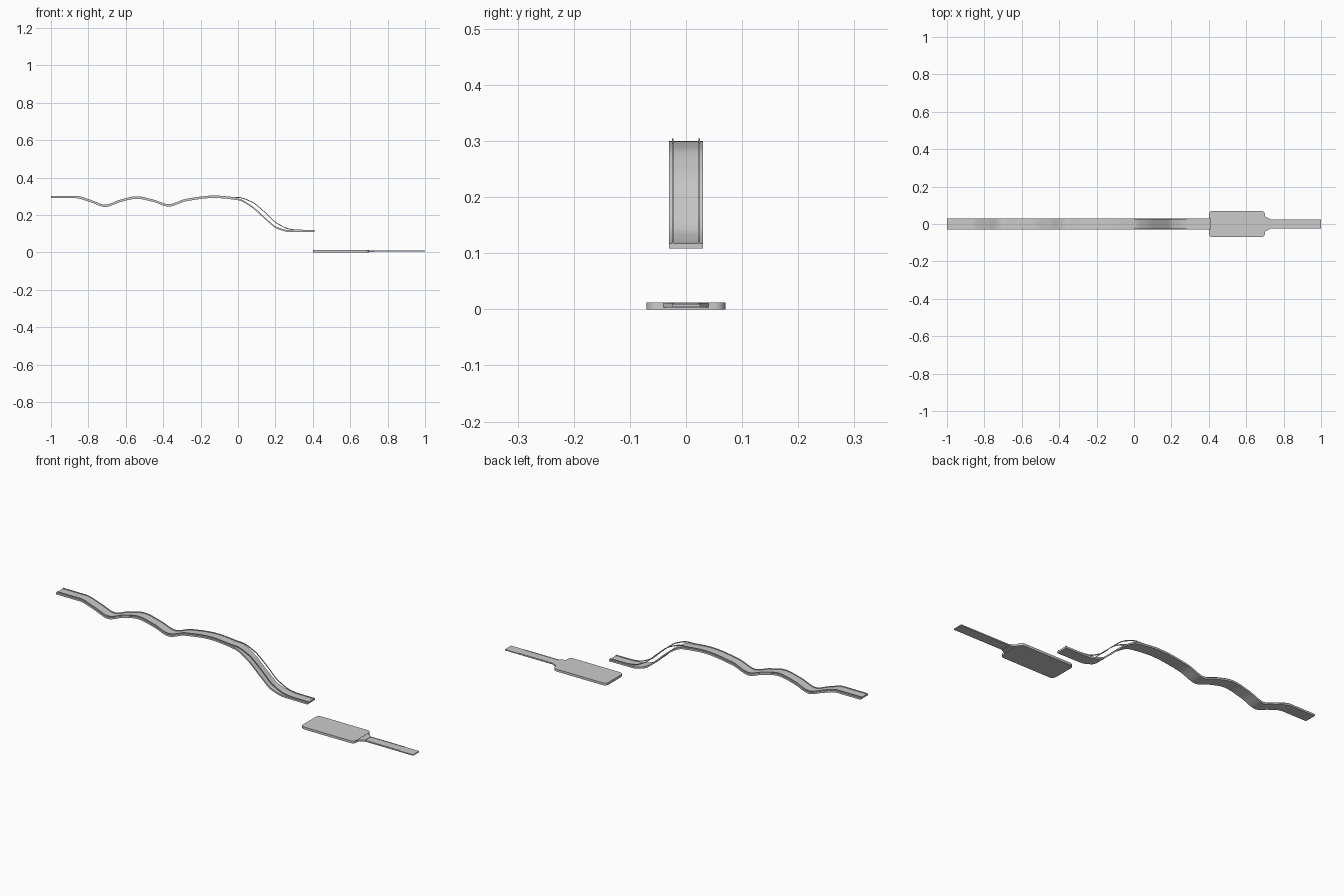
import bpy, bmesh, math

if "Cube" in bpy.data.objects:
    bpy.data.objects.remove(bpy.data.objects["Cube"])

# Helper: smooth centreline through (x, z) points, monotone-style Hermite
def smooth(pts, n=8):
    m = []
    for i in range(len(pts)):
        if 0 < i < len(pts) - 1:
            a = (pts[i][1] - pts[i-1][1]) / (pts[i][0] - pts[i-1][0])
            b = (pts[i+1][1] - pts[i][1]) / (pts[i+1][0] - pts[i][0])
            m.append(2 * a * b / (a + b) if a * b > 0 else 0)
        else:
            m.append(0)
    out = []
    for i in range(len(pts) - 1):
        (x0, z0), (x1, z1) = pts[i], pts[i+1]
        h = x1 - x0
        for k in range(n):
            t = k / n
            out.append((x0 + h * t, (2*t**3 - 3*t*t + 1) * z0 + (t**3 - 2*t*t + t) * h * m[i]
                        + (3*t*t - 2*t**3) * z1 + (t**3 - t*t) * h * m[i+1]))
    return out + [pts[-1]]

# Helper: sweep a closed (y, z) section between a top and a bottom line
def ribbon(name, top, bottom, y0, y1):
    bm = bmesh.new()
    rings = [[bm.verts.new(c) for c in ((a[0], y0, a[1]), (a[0], y1, a[1]),
                                       (b[0], y1, b[1]), (b[0], y0, b[1]))]
             for a, b in zip(top, bottom)]
    for r, s in zip(rings, rings[1:]):
        for i in range(4):
            bm.faces.new((r[i], r[i-1], s[i-1], s[i]))
    bm.faces.new(rings[0])
    bm.faces.new(rings[-1][::-1])
    finish(name, bm)

def finish(name, bm):
    bmesh.ops.recalc_face_normals(bm, faces=bm.faces)
    me = bpy.data.meshes.new(name)
    bm.to_mesh(me)
    bm.free()
    ob = bpy.data.objects.new(name, me)
    bpy.context.collection.objects.link(ob)
    bpy.context.view_layer.objects.active = ob
    ob.select_set(True)
    bpy.ops.object.shade_smooth_by_angle(angle=math.radians(30))
    ob.select_set(False)

# Helper: extrude an (x, y) outline upward
def plate(name, outline, z0, z1):
    bm = bmesh.new()
    f = bm.faces.new([bm.verts.new((x, y, z0)) for x, y in outline])
    g = bmesh.ops.extrude_face_region(bm, geom=[f])
    for v in g["geom"]:
        if isinstance(v, bmesh.types.BMVert):
            v.co.z = z1
    finish(name, bm)

# Wavy slide bed
surface = smooth([(-1, .299), (-.87, .299), (-.79, .278), (-.71, .252), (-.63, .278), (-.54, .296),
                  (-.45, .278), (-.37, .254), (-.28, .282), (-.13, .30), (0, .288), (.07, .252),
                  (.15, .182), (.21, .135), (.28, .118), (.41, .117)])
ribbon("slide_bed", surface, [(x, z - .009) for x, z in surface], -.03, .03)

# Side rails, lifting off the bed on the big drop
rail = []
for x, z in surface:
    t = max(0, min(1, (x + .05) / .38))
    rail.append((x, z + .004 + .026 * math.sin(math.pi * t) ** 2))
for side, y in (("left", .0235), ("right", -.0235)):
    ribbon("rail_" + side, rail, [(x, z - .005) for x, z in rail], y - .0015, y + .0015)

# Splash pool with rounded corners, tapering into the runout
outline = []
for cx, cy, a0 in ((.68, .05, 0), (.42, .05, 90), (.42, -.05, 180), (.68, -.05, 270)):
    for k in range(6):
        a = math.radians(a0 + 18 * k)
        outline.append((cx + .02 * math.cos(a), cy + .02 * math.sin(a)))
plate("splash_pool", outline, 0, .012)
plate("pool_neck", [(.68, -.055), (.70, -.04), (.73, -.025), (.73, .025), (.70, .04), (.68, .055)], .003, .011)

# Flat runout strip with thin edge rails
plate("runout_strip", [(.70, -.025), (1, -.025), (1, .025), (.70, .025)], .004, .009)
for side, y in (("left", .0225), ("right", -.0225)):
    plate("runout_rail_" + side, [(.71, y - .0015), (.92, y - .0015), (.92, y + .0015), (.71, y + .0015)], .008, .0105)
